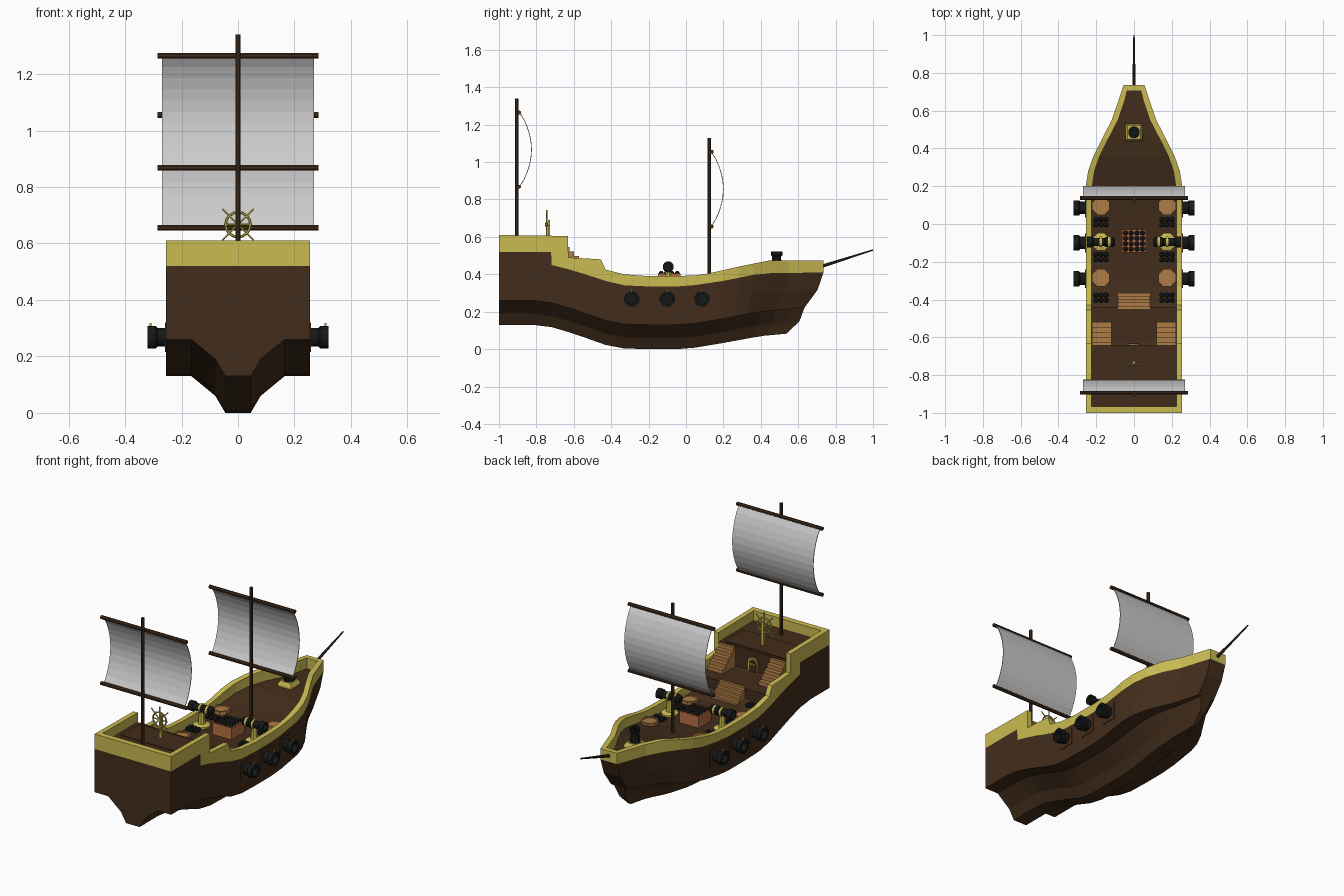
import bpy, bmesh, math
from mathutils import Vector

if "Cube" in bpy.data.objects:
    bpy.data.objects.remove(bpy.data.objects["Cube"])


def mat(name, c):
    m = bpy.data.materials.new(name)
    m.diffuse_color = (*c, 1)
    m.use_nodes = True
    m.node_tree.nodes["Principled BSDF"].inputs["Base Color"].default_value = m.diffuse_color
    return m


BROWN = mat("dark_wood", (0.055, 0.026, 0.011))
TRIM = mat("yellow_trim", (0.60, 0.50, 0.085))
PLANK = mat("light_wood", (0.43, 0.20, 0.06))
CRATE = mat("crate_wood", (0.50, 0.16, 0.06))
IRON = mat("black_iron", (0.008, 0.009, 0.009))


def mesh(name, verts, faces, material=None):
    me = bpy.data.meshes.new(name)
    bm = bmesh.new()
    vs = [bm.verts.new(v) for v in verts]
    for f in faces:
        bm.faces.new([vs[i] for i in f])
    bmesh.ops.remove_doubles(bm, verts=bm.verts, dist=1e-5)
    bmesh.ops.recalc_face_normals(bm, faces=bm.faces)
    bm.to_mesh(me)
    bm.free()
    ob = bpy.data.objects.new(name, me)
    bpy.context.collection.objects.link(ob)
    if material:
        me.materials.append(material)
    return ob


def box(name, x, y, z, material):
    v = [(a, b, c) for a in x for b in y for c in z]
    return mesh(name, v, [(0, 1, 3, 2), (4, 6, 7, 5), (0, 4, 5, 1),
                          (2, 3, 7, 6), (0, 2, 6, 4), (1, 5, 7, 3)], material)


def lathe(name, base, axis, profile, material, n=8):
    """Revolve (radius, distance) points around an axis."""
    q = Vector((0, 0, 1)).rotation_difference(Vector(axis).normalized())
    v, f = [], []
    for r, t in profile:
        for i in range(n):
            a = 2 * math.pi * (i + .5) / n
            v.append(Vector(base) + q @ Vector((r * math.cos(a), r * math.sin(a), t)))
    for j in range(len(profile) - 1):
        for i in range(n):
            k = (i + 1) % n
            f.append((j*n + i, j*n + k, j*n + n + k, j*n + n + i))
    return mesh(name, v, f, material)


def rod(name, a, b, r, material, r2=None, n=8):
    d = Vector(b) - Vector(a)
    return lathe(name, a, d, [(0, 0), (r, 0), (r2 or r, d.length), (0, d.length)], material, n)


def interp(table, y):
    for (a, p), (b, q) in zip(table, table[1:]):
        if y <= b:
            return p + (q - p) * max(0, (y - a) / (b - a))
    return table[-1][1]


# Hull lines along y: rail top, deck edge, keel, half-beam
RAIL = [(-1, .61), (-.631, .605), (-.629, .49), (-.455, .48), (-.43, .425), (-.33, .40),
        (-.2, .39), (0, .39), (.1, .40), (.3, .445), (.45, .475), (.735, .475)]
EDGE = [(-1, .52), (-.721, .52), (-.719, .45), (-.6, .42), (-.4, .355), (-.3, .335),
        (0, .335), (.2, .365), (.4, .405), (.735, .41)]
KEEL = [(-1, .13), (-.8, .13), (-.7, .115), (-.55, .065), (-.4, .012), (-.3, 0),
        (-.05, 0), (.05, .008), (.2, .033), (.4, .07), (.64, .092)]
BEAM = [(-1, .255), (.2, .255), (.28, .243), (.36, .215), (.45, .17), (.55, .118), (.735, .055)]
YS = [-1, -.82, -.721, -.719, -.631, -.629, -.55, -.455, -.43, -.33, -.2, -.05, .05, .12,
      .2, .28, .36, .45, .55, .65, .735]
deck = lambda y: interp(EDGE, y)

# Hull loft; lower levels are shortened toward the bow for the raked stem
LEVELS = [(.94, .255, None), (.81, .255, .13), (.81, .165, .13), (.76, .08, .06), (.63, .045, 0)]
rings = []
for y in YS:
    w = interp(BEAM, y) / .255
    half = [(w * .255, y, deck(y))]
    for k, x, dz in LEVELS:
        yy = y if y < .2 else .2 + (y - .2) * k
        low = interp(KEEL, yy)
        z = low + dz if dz is not None else (deck(y) + low + .13) / 2
        half.append((x * w, yy, z))
    rings.append(half + [(-a, b, c) for a, b, c in reversed(half)])
n = len(rings[0])
faces = [(j*n + i, j*n + (i+1) % n, j*n + n + (i+1) % n, j*n + n + i)
         for j in range(len(rings) - 1) for i in range(n)]
last = (len(rings) - 1) * n
for s in (0, last):
    faces += [(s+i, s+i+1, s+n-2-i, s+n-1-i) for i in range(n // 2 - 1)]
mesh("hull", [p for r in rings for p in r], faces, BROWN)

# Yellow bulwark running all the way round
path = []
for y in YS:
    w = interp(BEAM, y)
    yi = min(max(y, -.965), .705)
    wi = w - .03 if y < .2 else max(w - .034, .036)
    path.append(((w, y), (wi, yi), deck(y), interp(RAIL, y)))
path += [((-a[0], a[1]), (-b[0], b[1]), c, d) for a, b, c, d in reversed(path)]
v = []
for o, i, zb, zt in path:
    v += [(*o, zb), (*o, zt), (*i, zt), (*i, zb - .01)]
m = len(path)
mesh("bulwark", v, [(j*4 + i, j*4 + (i+1) % 4, (j+1) % m*4 + (i+1) % 4, (j+1) % m*4 + i)
                    for j in range(m) for i in range(4)], TRIM)

# Raised decks, cabin door
box("quarter_deck", (-.228, .228), (-.97, -.64), (.4, .55), BROWN)
box("quarter_deck_panel", (-.2, .2), (-.83, -.655), (.55, .554), BROWN)
box("mid_deck", (-.228, .228), (-.645, -.44), (.33, .425), BROWN)


def arch(name, w, h, y, material):
    p = [(-w, .425), (w, .425)] + [(w * math.cos(a * math.pi / 6),
         .425 + h + w * math.sin(a * math.pi / 6)) for a in range(7)]
    k = len(p)
    mesh(name, [(x, b, z) for b in (-.645, y) for x, z in p],
         [tuple(range(k)), tuple(range(k, 2*k))] +
         [(i, (i+1) % k, k + (i+1) % k, k + i) for i in range(k)], material)


arch("door_frame", .032, .055, -.634, TRIM)
arch("door", .024, .053, -.631, BROWN)
for s in (-1, 1):
    rod("door_window", (s*.01, -.633, .475), (s*.01, -.629, .475), .006, TRIM)


def stairs(name, x0, x1, y0, y1, z0, z1, count):
    for i in range(count):
        d = (y1 - y0) / count
        top = z1 - (z1 - z0) * i / count
        box(name, (x0, x1), (y0 + i*d, y0 + (i+1)*d), (z0 - .01, top), PLANK)


stairs("main_stairs", -.085, .085, -.45, -.365, .34, .43, 5)
for s in (-1, 1):
    stairs("quarter_stairs", *sorted((s*.12, s*.222)), -.65, -.52, .425, .545, 5)


# Masts with yards and bulging sails
def rig(tag, y, foot, top, low, high):
    rod(tag + "_mast", (0, y, foot), (0, y, top), .01, BROWN)
    for z in (low, high):
        rod(tag + "_yard", (-.285, y + .012, z), (.285, y + .012, z), .011, BROWN)
    k = 10
    v = []
    for i in range(k + 1):
        t = i / k
        yy = y + .012 + .065 * math.sin(math.pi * t) ** .8
        v += [(-.27, yy, low + (high-low)*t), (.27, yy, low + (high-low)*t)]
    sail = mesh(tag + "_sail", v, [(2*i, 2*i+1, 2*i+3, 2*i+2) for i in range(k)])
    sail.modifiers.new("thick", "SOLIDIFY").thickness = .004


rig("rear", -.905, .54, 1.34, .868, 1.265)
rig("fore", .125, .33, 1.13, .656, 1.055)
rod("bowsprit", (0, .71, .438), (0, 1.0, .53), .010, BROWN, .004)

# Steering wheel
WC = Vector((0, -.745, .667))
bpy.ops.mesh.primitive_torus_add(location=WC, rotation=(math.pi/2, 0, 0), major_radius=.044,
                                 minor_radius=.005, major_segments=16, minor_segments=6)
bpy.context.object.name = "wheel_rim"
bpy.context.object.data.materials.append(TRIM)
for a in range(4):
    d = Vector((math.cos(a*math.pi/4), 0, math.sin(a*math.pi/4))) * (.078 if a else .05)
    rod("wheel_spoke", WC - d, WC + d, .0035, TRIM, n=6)
rod("wheel_hub", WC - Vector((0, .008, 0)), WC + Vector((0, .018, 0)), .011, TRIM)
box("wheel_post", (-.009, .009), (-.738, -.726), (.55, .69), TRIM)

# Guns
BARREL = [(0, 0), (.018, .0), (.027, .012), (.027, .05), (.022, .055), (.022, .115),
          (.03, .122), (.03, .15), (.018, .15), (.018, .12), (0, .12)]
PORT = [(0, 0), (.034, 0), (.034, .03), (.042, .036), (.042, .065), (.027, .065), (.027, .03), (0, .03)]


def ball(x, y, z):
    bpy.ops.mesh.primitive_uv_sphere_add(segments=8, ring_count=6, radius=.0135, location=(x, y, z))
    bpy.context.object.name = "cannonball"
    bpy.context.object.data.materials.append(IRON)


for s in (-1, 1):
    for y in (-.29, -.1, .085):
        box("gun_port", sorted((s*.24, s*.259)), (y - .05, y + .05), (.215, .32), BROWN)
        lathe("port_gun", (s*.255, y, .268), (s, 0, 0), PORT, IRON, 12)
        box("gun_sight", sorted((s*.306, s*.313)), (y - .004, y + .004), (.305, .318), TRIM)
    # Deck gun on its pedestal
    lathe("gun_pedestal", (s*.175, -.095, .33), (0, 0, 1),
          [(0, 0), (.05, 0), (.05, .015), (.022, .022), (.015, .09), (0, .09)], TRIM)
    lathe("deck_gun", (s*.1, -.095, .44), (s, 0, 0), BARREL, IRON, 12)
    for t in (.125, .17):
        rod("gun_band", (s*t, -.095, .44), (s*(t + .012), -.095, .44), .0285, TRIM, n=12)
    # Round hatches and shot piles
    for y in (.095, -.285):
        lathe("round_hatch", (s*.175, y, deck(y) - .01), (0, 0, 1),
              [(0, 0), (.05, 0), (.05, .03), (.04, .03), (.04, .025), (0, .025)], PLANK)
    for y in (.01, -.175, -.39):
        for i in range(3):
            for j in range(2):
                ball(s*.175 + (i - 1)*.027, y + (j - .5)*.027, deck(y) + .012)

# Central shot crate
for i in range(5):
    x, y = -.06 + i*.03, -.147 + i*.0285
    box("crate_slat_long", (x - .004, x + .004), (-.151, -.029), (.33, .405), CRATE)
    box("crate_slat_cross", (-.064, .064), (y - .004, y + .004), (.33, .405), CRATE)
for i in range(4):
    for j in range(4):
        ball(-.045 + i*.03, -.1328 + j*.0285, .405)

# Bow mortar
zb = deck(.485)
lathe("mortar_base", (0, .485, zb - .01), (0, 0, 1),
      [(0, 0), (.064, 0), (.064, .02), (.05, .04), (0, .04)], TRIM, 4)
lathe("bow_mortar", (0, .485, zb + .025), (0, 0, 1),
      [(0, 0), (.032, 0), (.024, .05), (.024, .065), (.03, .07), (.03, .09),
       (.016, .09), (.016, .06), (0, .06)], IRON, 10)
